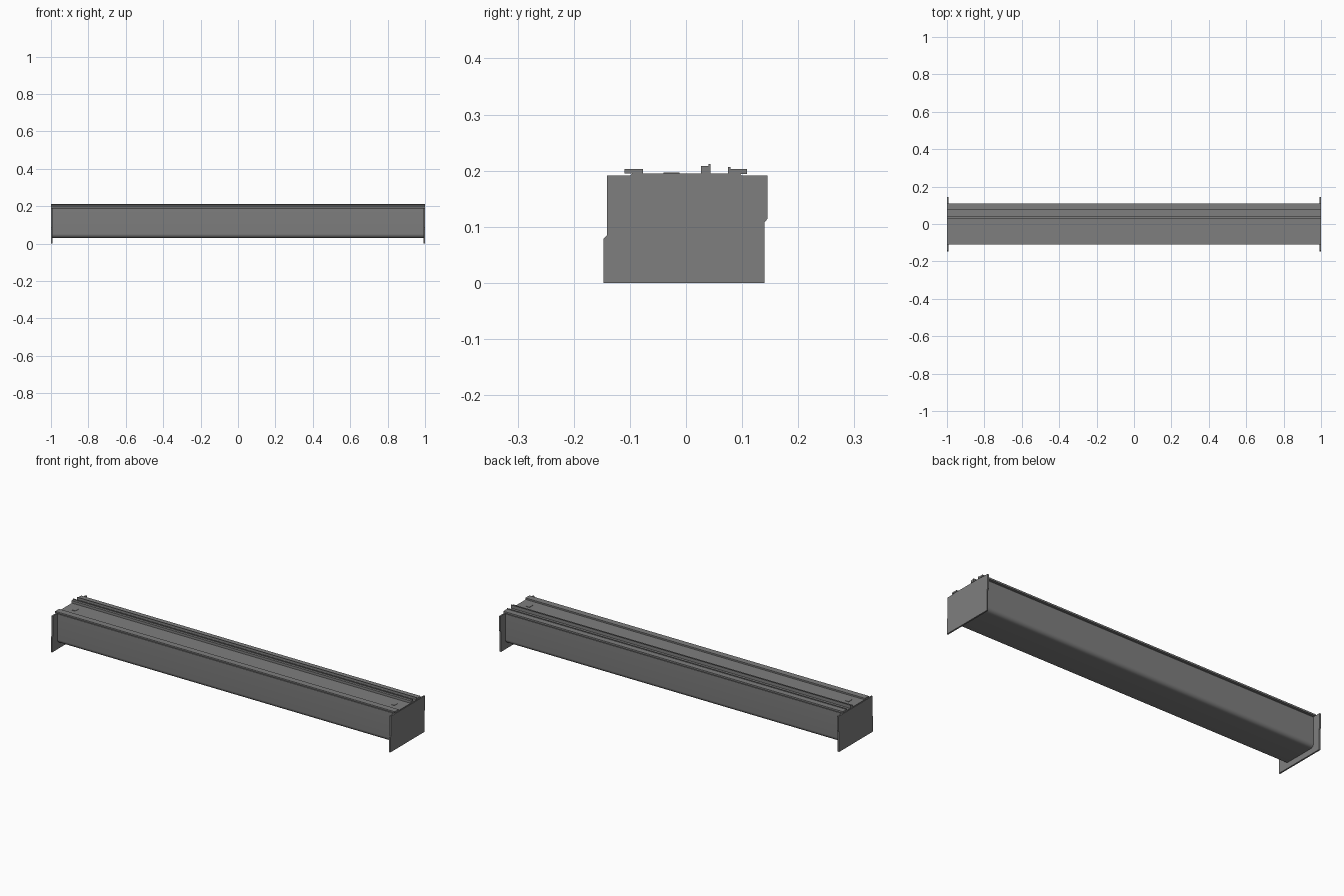
import bpy, bmesh
from math import sin, cos, pi

cube = bpy.data.objects.get("Cube")
if cube:
    bpy.data.objects.remove(cube, do_unlink=True)

grey = bpy.data.materials.new("mid grey")
grey.use_nodes = True
COLOUR = (0.21, 0.21, 0.21, 1)
grey.diffuse_color = COLOUR
grey.node_tree.nodes["Principled BSDF"].inputs["Base Color"].default_value = COLOUR


def extrude(name, profile, x0, x1):
    """Extrude a closed (y, z) profile along x."""
    bm = bmesh.new()
    face = bm.faces.new([bm.verts.new((x0, y, z)) for y, z in profile])
    moved = bmesh.ops.extrude_face_region(bm, geom=[face])["geom"]
    verts = [v for v in moved if isinstance(v, bmesh.types.BMVert)]
    bmesh.ops.translate(bm, verts=verts, vec=(x1 - x0, 0, 0))
    bmesh.ops.recalc_face_normals(bm, faces=bm.faces)
    mesh = bpy.data.meshes.new(name)
    bm.to_mesh(mesh)
    bm.free()
    mesh.materials.append(grey)
    obj = bpy.data.objects.new(name, mesh)
    bpy.context.collection.objects.link(obj)
    return obj


def rect(y0, y1, z0, z1):
    return [(y0, z0), (y1, z0), (y1, z1), (y0, z1)]


def arc(y, z, r, start, steps=8):
    angles = [start + pi / 2 * i / steps for i in range(steps + 1)]
    return [(y + r * cos(a), z + r * sin(a)) for a in angles]


# Long housing with rounded lower corners
R = 0.022
housing = extrude("housing",
                  arc(-0.102 + R, 0.03 + R, R, pi) + arc(0.102 - R, 0.03 + R, R, 1.5 * pi)
                  + [(0.102, 0.188), (-0.102, 0.188)], -0.994, 0.994)
bpy.context.view_layer.objects.active = housing
housing.select_set(True)
bpy.ops.object.shade_smooth_by_angle()

# Lid with sloping edges
extrude("lid", [(-0.102, 0.188), (0.102, 0.188), (0.096, 0.195), (-0.096, 0.195)], -0.998, 0.998)

# Rails along the top
extrude("front_rail", rect(-0.11, -0.077, 0.195, 0.203), -1, 1)
extrude("back_rail", [(0.075, 0.194), (0.109, 0.194), (0.109, 0.203),
                      (0.079, 0.203), (0.079, 0.207), (0.075, 0.207)], -1, 1)
extrude("middle_rail", [(0.027, 0.194), (0.044, 0.194), (0.044, 0.212),
                        (0.040, 0.212), (0.040, 0.208), (0.027, 0.208)], -1, 1)

# Stepped end plates and small catches on the lid
plate = [(-0.147, 0), (0.14, 0), (0.14, 0.108), (0.145, 0.114), (0.145, 0.191),
         (-0.141, 0.191), (-0.141, 0.085), (-0.147, 0.079)]
for side, s in (("left", 1), ("right", -1)):
    extrude(side + "_end_plate", plate, s * 0.992, s)
    extrude(side + "_catch", rect(-0.04, -0.012, 0.194, 0.197), s * 0.93, s * 0.95)
